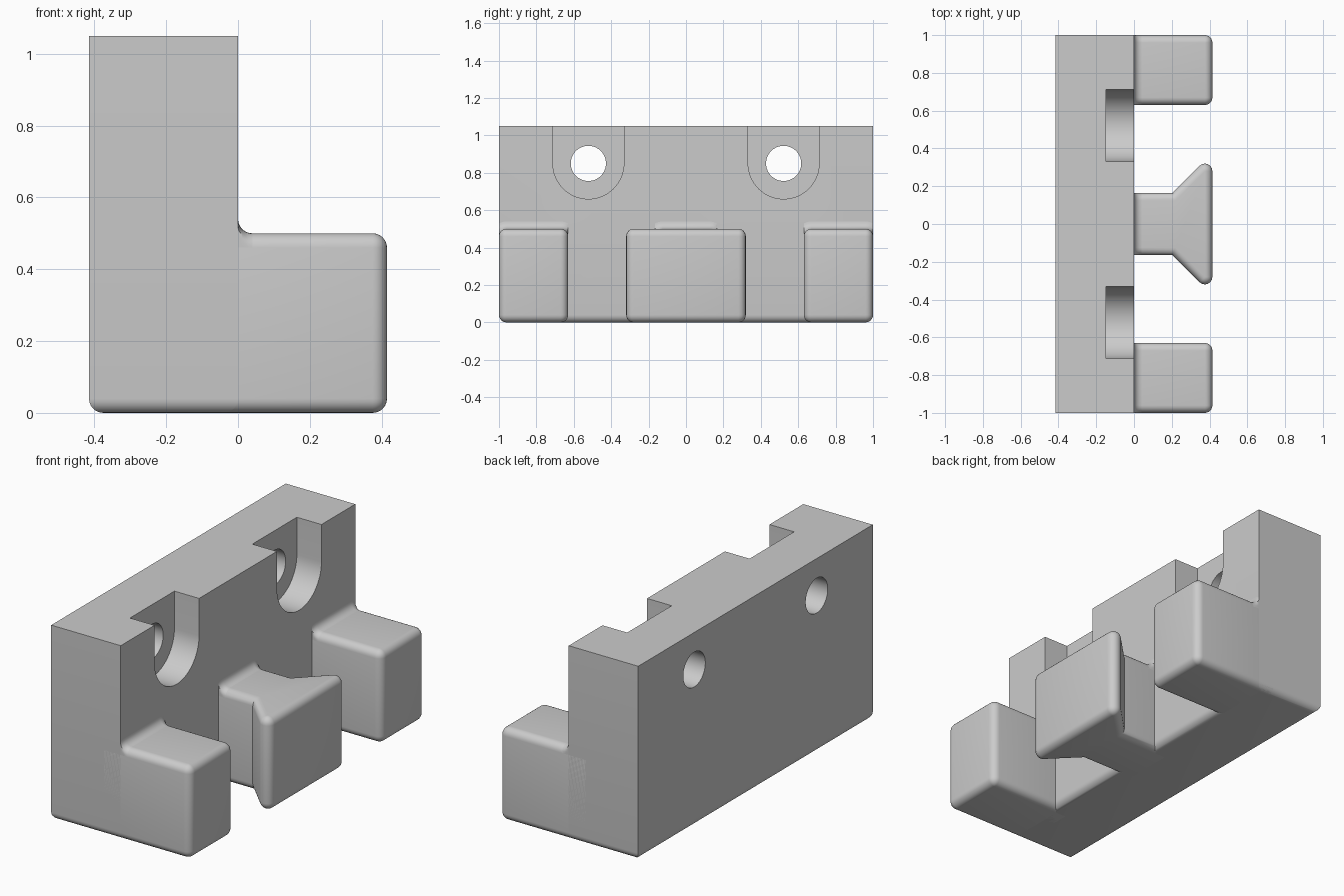
import bpy, bmesh, math
from mathutils import Vector

cube = bpy.data.objects.get("Cube")
if cube:
    bpy.data.objects.remove(cube, do_unlink=True)

R = 0.04          # edge rounding radius
STEPS = 6         # segments in each rounding
HALF_X, HEIGHT, LUG_TOP = 0.415, 1.05, 0.5

grey = bpy.data.materials.new("light grey")
grey.use_nodes = True
colour = (0.6, 0.6, 0.6, 1)
grey.diffuse_color = colour
grey.node_tree.nodes["Principled BSDF"].inputs["Base Color"].default_value = colour


def finish(bm, name):
    """Turn a bmesh into a smooth-by-angle object."""
    bmesh.ops.recalc_face_normals(bm, faces=bm.faces)
    mesh = bpy.data.meshes.new(name)
    bm.to_mesh(mesh)
    bm.free()
    mesh.materials.append(grey)
    obj = bpy.data.objects.new(name, mesh)
    bpy.context.collection.objects.link(obj)
    return obj


def shade(obj):
    bpy.ops.object.select_all(action='DESELECT')
    obj.select_set(True)
    bpy.context.view_layer.objects.active = obj
    bpy.ops.object.shade_smooth_by_angle(angle=math.radians(30))


def offset_outline(core, rho):
    """Offset a counter-clockwise outline: arcs on convex corners, mitres on concave."""
    pts = []
    for i, p in enumerate(core):
        a = (p - core[i - 1]).normalized()
        b = (core[(i + 1) % len(core)] - p).normalized()
        na, nb = Vector((a.y, -a.x)), Vector((b.y, -b.x))
        turn = math.atan2(a.x * b.y - a.y * b.x, a.dot(b))
        if turn < 0:
            pts.append(p + (na + nb) * rho / (1 + na.dot(nb)))
            continue
        start = math.atan2(na.y, na.x)
        for k in range(STEPS + 1):
            t = start + turn * k / STEPS
            pts.append(p + rho * Vector((math.cos(t), math.sin(t))))
    return pts


def rounded_prism(name, core):
    """Upright prism from z = 0 to LUG_TOP with every edge rounded by R."""
    bm = bmesh.new()
    angles = [math.pi / 2 * k / STEPS for k in range(STEPS + 1)]
    layers = [(R * math.sin(a), R - R * math.cos(a)) for a in angles]
    layers += [(r, LUG_TOP - z) for r, z in reversed(layers)]
    rings = [[bm.verts.new((p.x, p.y, z)) for p in offset_outline(core, max(r, 1e-5))]
             for r, z in layers]
    for low, high in zip(rings, rings[1:]):
        for i in range(len(low)):
            bm.faces.new((low[i - 1], low[i], high[i], high[i - 1]))
    bm.faces.new(rings[0])
    bm.faces.new(rings[-1])
    bmesh.ops.remove_doubles(bm, verts=bm.verts, dist=1e-4)
    shade(finish(bm, name))


def root_fillet(name, y0, y1):
    """Concave blend between the plate and a lug top, following its rounded edges."""
    bm = bmesh.new()
    quarter = [math.pi / 2 * k / STEPS for k in range(STEPS + 1)]
    path = [(y0 + R, -t) for t in reversed(quarter)] + [(y1 - R, t) for t in quarter]
    rows = []
    for centre, t in path:
        row = []
        for u in quarter:
            reach = 2 * R - R * math.cos(u)
            y = min(max(centre + reach * math.sin(t), y0), y1)
            row.append(bm.verts.new((R - R * math.sin(u), y, LUG_TOP - R + reach * math.cos(t))))
        rows.append(row)
    for a, b in zip(rows, rows[1:]):
        for i in range(STEPS):
            bm.faces.new((a[i], a[i + 1], b[i + 1], b[i]))
    bmesh.ops.remove_doubles(bm, verts=bm.verts, dist=1e-5)
    obj = finish(bm, name)
    # the open sheet must face away from the plate
    if sum(p.normal.z * p.area for p in obj.data.polygons) < 0:
        obj.data.flip_normals()
    shade(obj)


def bar(name, outline, x0, x1):
    """Prism along x from a y-z outline."""
    bm = bmesh.new()
    face = bm.faces.new([bm.verts.new((x0, y, z)) for y, z in outline])
    new = bmesh.ops.extrude_face_region(bm, geom=[face])["geom"]
    bmesh.ops.translate(bm, vec=(x1 - x0, 0, 0),
                        verts=[v for v in new if isinstance(v, bmesh.types.BMVert)])
    return finish(bm, name)


# Back plate with a rounded underside
bm = bmesh.new()
bmesh.ops.create_cube(bm, size=1)
for v in bm.verts:
    v.co = ((v.co.x - 0.5) * HALF_X, v.co.y * 2, (v.co.z + 0.5) * HEIGHT)
bottom = [e for e in bm.edges if all(v.co.z < 0.01 for v in e.verts)]
bmesh.ops.bevel(bm, geom=bottom, offset=R, segments=STEPS, profile=0.5, affect='EDGES')
plate = finish(bm, "back_plate")

# Open-topped screw recesses and through holes
for side in (-1, 1):
    y, z = side * 0.522, 0.85
    turn = [2 * math.pi * k / 64 for k in range(64)]
    hole = [(y + 0.094 * math.cos(t), z + 0.094 * math.sin(t)) for t in turn]
    recess = [(y + 0.19 * math.cos(t), z + 0.19 * math.sin(t)) for t in turn[32:] + [0]]
    recess += [(y + 0.19, HEIGHT + 0.1), (y - 0.19, HEIGHT + 0.1)]
    for outline, x0, x1 in ((recess, -0.147, 0.1), (hole, -0.6, 0.1)):
        cutter = bar("cutter", outline, x0, x1)
        cutter.hide_render = True
        mod = plate.modifiers.new("cut", 'BOOLEAN')
        mod.operation, mod.solver, mod.object = 'DIFFERENCE', 'EXACT', cutter
        bpy.context.view_layer.objects.active = plate
        bpy.ops.object.modifier_apply(modifier=mod.name)
        bpy.data.objects.remove(cutter, do_unlink=True)
shade(plate)

# Square end lugs
ROOT = -0.1
for name, y0, y1 in (("front", -1, -0.63), ("rear", 0.63, 1)):
    a, b, tip = y0 + R, y1 - R, HALF_X - R
    rounded_prism(name + "_lug", [Vector(p) for p in ((ROOT, a), (tip, a), (tip, b), (ROOT, b))])
    root_fillet(name + "_lug_fillet", y0, y1)

# Flared centre lug
NECK = 0.165
half = [(ROOT, NECK - R), (0.2 + R * math.tan(math.pi / 8), NECK - R), (HALF_X - R, 0.28)]
half[1] = (half[2][0] - (half[2][1] - half[1][1]), half[1][1])
core = [Vector((x, -y)) for x, y in half] + [Vector(p) for p in reversed(half)]
rounded_prism("centre_lug", core)
root_fillet("centre_lug_fillet", -NECK, NECK)
